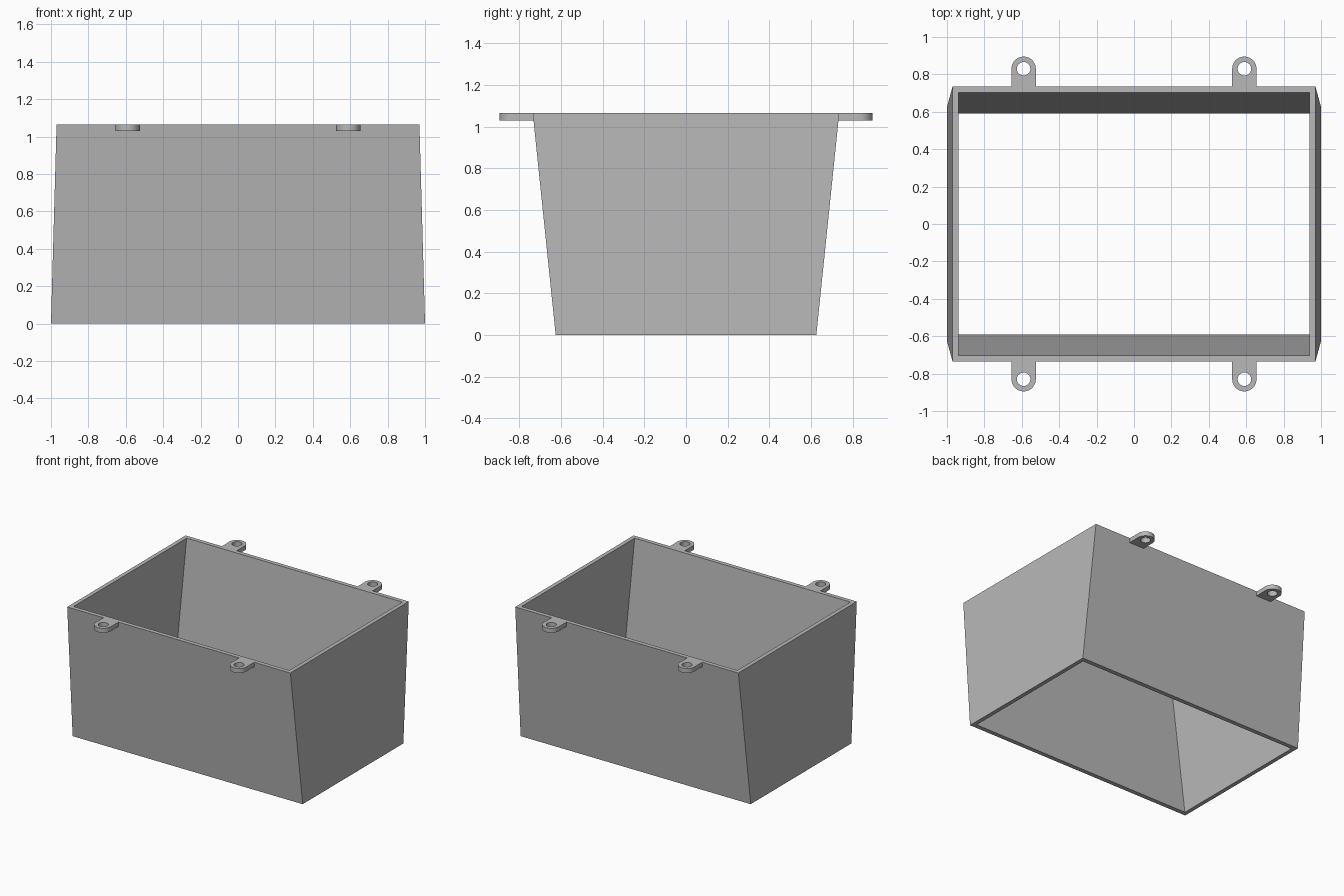
import bpy, bmesh, math

cube = bpy.data.objects.get("Cube")
if cube:
    bpy.data.objects.remove(cube, do_unlink=True)

HEIGHT = 1.065
TAB_THICKNESS = 0.035

grey = bpy.data.materials.new("plain_grey")
grey.use_nodes = True
grey.diffuse_color = (0.48, 0.48, 0.48, 1)
grey.node_tree.nodes["Principled BSDF"].inputs["Base Color"].default_value = (0.48, 0.48, 0.48, 1)


def finish(bm, name):
    bmesh.ops.recalc_face_normals(bm, faces=bm.faces)
    mesh = bpy.data.meshes.new(name)
    bm.to_mesh(mesh)
    bm.free()
    mesh.materials.append(grey)
    obj = bpy.data.objects.new(name, mesh)
    bpy.context.collection.objects.link(obj)
    return obj


def bridge(bm, rings):
    """Join closed loops of equal length, with the last meeting the first."""
    loops = [[bm.verts.new(p) for p in ring] for ring in rings]
    n = len(loops[0])
    for a, b in zip(loops, loops[1:] + loops[:1]):
        for i in range(n):
            j = (i + 1) % n
            bm.faces.new((a[i], a[j], b[j], b[i]))


def rectangle(x, y, z):
    return [(-x, -y, z), (x, -y, z), (x, y, z), (-x, y, z)]


# Tapered sleeve, open at both ends
bm = bmesh.new()
bridge(bm, [rectangle(1.0, 0.625, 0), rectangle(0.97, 0.735, HEIGHT),
            rectangle(0.938, 0.702, HEIGHT), rectangle(0.968, 0.59, 0)])
finish(bm, "box_walls")


# Mounting ear: rounded tab with a round hole
def ear(name, x, side):
    radius, hole, centre, root, steps = 0.065, 0.036, 0.83, 0.72, 48
    outer, inner = [], []
    for i in range(steps):
        a = 2 * math.pi * i / steps
        c, s = math.cos(a), math.sin(a)
        inner.append((x + hole * c, side * (centre + hole * s)))
        if s > -1e-6:
            outer.append((x + radius * c, side * (centre + radius * s)))
        else:
            # project the lower half on to the straight sides and root
            k = min(radius / max(abs(c), 1e-6), (centre - root) / -s)
            outer.append((x + k * c, side * (centre + k * s)))
    # put the nearest points exactly on the root corners
    for sx in (-1, 1):
        corner = (x + sx * radius, side * root)
        near = min(range(steps), key=lambda i: math.dist(outer[i], corner))
        outer[near] = corner
    top, low = HEIGHT, HEIGHT - TAB_THICKNESS
    bm = bmesh.new()
    bridge(bm, [[(*p, z) for p in ring] for ring, z in
                ((outer, low), (outer, top), (inner, top), (inner, low))])
    obj = finish(bm, name)
    bpy.ops.object.select_all(action="DESELECT")
    obj.select_set(True)
    bpy.context.view_layer.objects.active = obj
    bpy.ops.object.shade_smooth_by_angle(angle=math.radians(30))


for side, end in ((-1, "front"), (1, "back")):
    for x, hand in ((-0.59, "right"), (0.59, "left")):
        ear(f"{end}_{hand}_ear", x, side)
